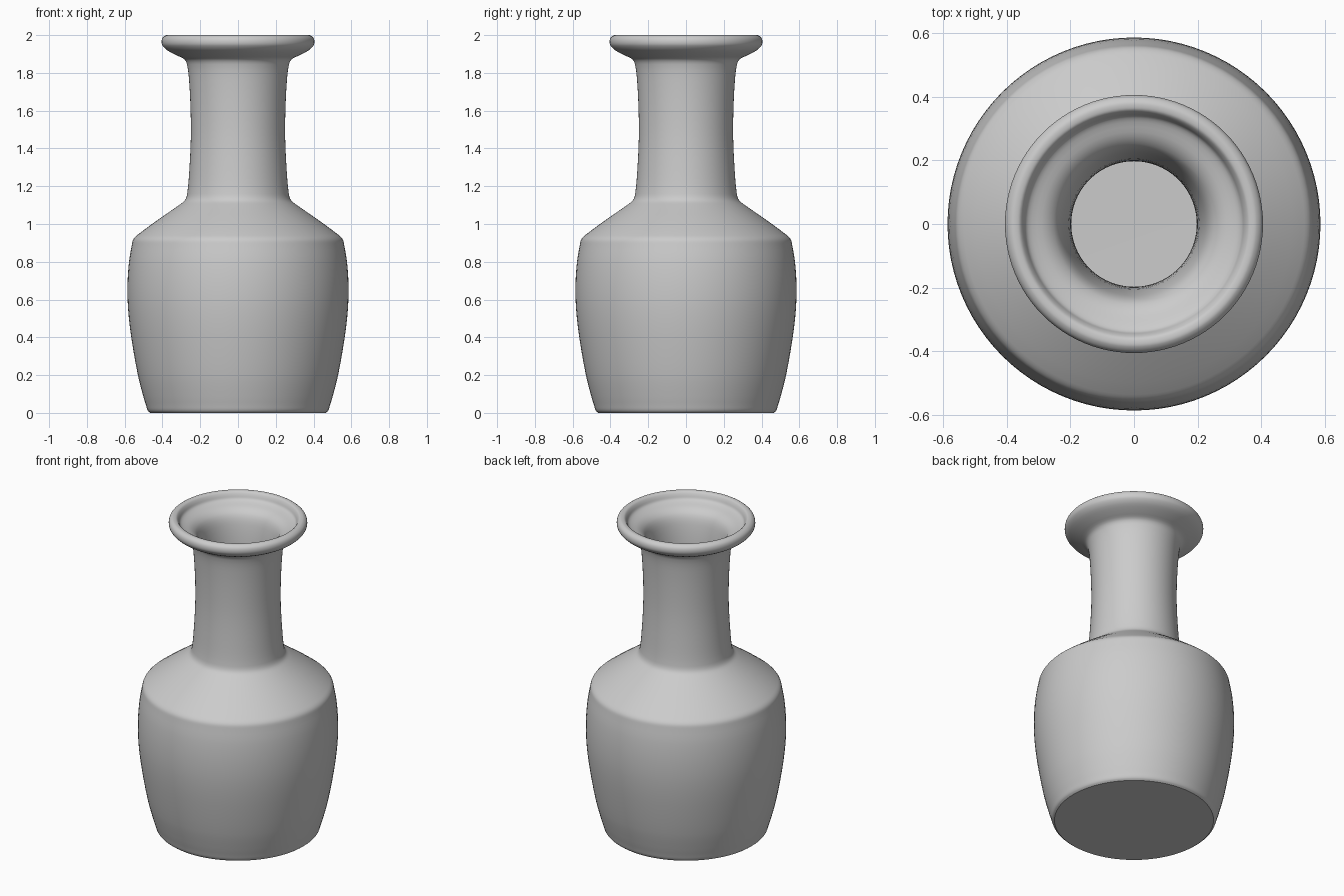
import bpy, bmesh, math
from mathutils import Vector

if "Cube" in bpy.data.objects:
    bpy.data.objects.remove(bpy.data.objects["Cube"])

SEGMENTS = 96

# Outer wall, from the foot up over the rolled lip (radius, height)
outer = [(0.465, 0.0), (0.478, 0.012), (0.487, 0.04), (0.502, 0.09), (0.53, 0.2),
         (0.565, 0.4), (0.582, 0.55), (0.585, 0.68), (0.577, 0.8), (0.562, 0.89),
         (0.555, 0.918), (0.535, 0.94), (0.42, 1.025), (0.305, 1.105), (0.28, 1.127),
         (0.269, 1.16), (0.258, 1.28), (0.25, 1.45), (0.251, 1.6), (0.259, 1.76),
         (0.27, 1.845), (0.285, 1.873), (0.325, 1.893), (0.375, 1.92),
         (0.4, 1.945), (0.405, 1.965), (0.4, 1.985), (0.385, 1.998), (0.372, 2.0)]

# Dished mouth, throat and hollow inside, down to the floor
inner = [(0.358, 1.996), (0.347, 1.98), (0.338, 1.96), (0.32, 1.948), (0.275, 1.93),
         (0.243, 1.9), (0.224, 1.845), (0.209, 1.74), (0.2, 1.6), (0.197, 1.45),
         (0.205, 1.28), (0.217, 1.14), (0.235, 1.095), (0.38, 0.99), (0.495, 0.905),
         (0.52, 0.85), (0.535, 0.68), (0.515, 0.4), (0.48, 0.2), (0.445, 0.08),
         (0.415, 0.055), (0.35, 0.05)]


def smooth_profile(points, steps=3):
    """Catmull-Rom interpolation through the profile points."""
    pts = [Vector(p) for p in points]
    pts = [pts[0]] + pts + [pts[-1]]
    result = []
    for a, b, c, d in zip(pts, pts[1:], pts[2:], pts[3:]):
        # Chord-scaled tangents avoid overshoot with uneven spacing
        h0, h1, h2 = max((b - a).length, 1e-6), (c - b).length, max((d - c).length, 1e-6)
        m1 = (c - a) * (h1 / (h0 + h1))
        m2 = (d - b) * (h1 / (h1 + h2))
        for i in range(steps):
            t = i / steps
            result.append(b * (2*t**3 - 3*t**2 + 1) + m1 * (t**3 - 2*t**2 + t)
                          + c * (-2*t**3 + 3*t**2) + m2 * (t**3 - t**2))
    return result + [pts[-1]]


def lathe(name, profile):
    """Revolve a profile about z and close both ends with discs."""
    bm = bmesh.new()
    rings = []
    for r, z in profile:
        rings.append([bm.verts.new((r * math.cos(2 * math.pi * i / SEGMENTS),
                                    r * math.sin(2 * math.pi * i / SEGMENTS), z))
                      for i in range(SEGMENTS)])
    for low, high in zip(rings, rings[1:]):
        for i in range(SEGMENTS):
            j = (i + 1) % SEGMENTS
            bm.faces.new((low[i], low[j], high[j], high[i]))
    bm.faces.new(rings[0][::-1])
    bm.faces.new(rings[-1])
    mesh = bpy.data.meshes.new(name)
    bm.to_mesh(mesh)
    bm.free()
    obj = bpy.data.objects.new(name, mesh)
    bpy.context.collection.objects.link(obj)
    return obj


# Vase body, neck and lip in one turned piece
vase = lathe("vase", smooth_profile(outer + inner))
bpy.context.view_layer.objects.active = vase
vase.select_set(True)
bpy.ops.object.shade_smooth_by_angle(angle=math.radians(35))
